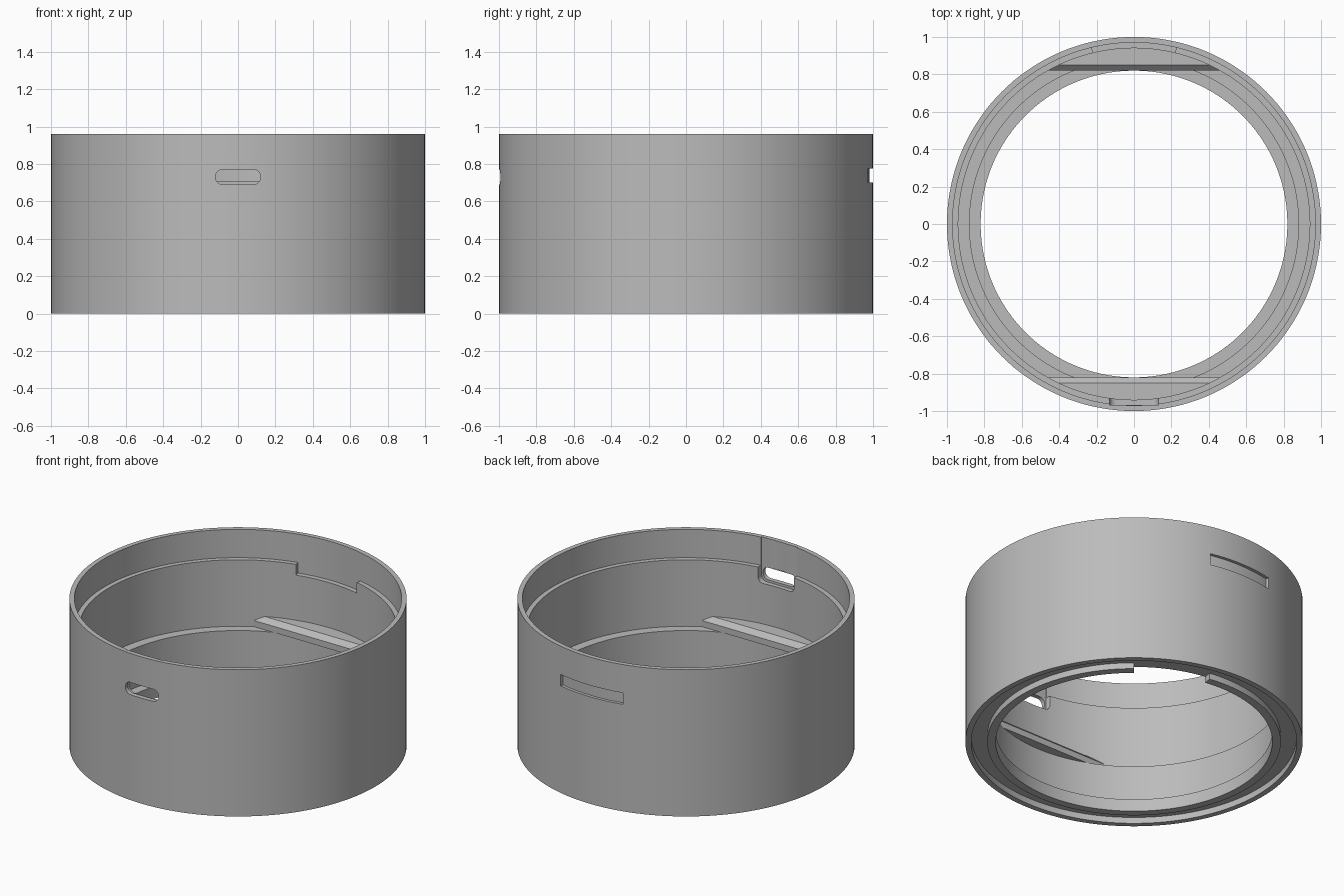
import bpy, bmesh, math
from mathutils import Vector

cube = bpy.data.objects.get("Cube")
if cube:
    bpy.data.objects.remove(cube, do_unlink=True)

SEGMENTS = 144

grey = bpy.data.materials.new("plain_grey")
grey.use_nodes = True
colour = (0.5, 0.5, 0.5, 1)
grey.diffuse_color = colour
grey.node_tree.nodes["Principled BSDF"].inputs["Base Color"].default_value = colour


def make_object(name, bm):
    bmesh.ops.recalc_face_normals(bm, faces=bm.faces)
    mesh = bpy.data.meshes.new(name)
    bm.to_mesh(mesh)
    bm.free()
    mesh.materials.append(grey)
    obj = bpy.data.objects.new(name, mesh)
    bpy.context.collection.objects.link(obj)
    return obj


def loft(name, layers):
    """Solid through matching outlines, capped at both ends."""
    bm = bmesh.new()
    rings = [[bm.verts.new(p) for p in layer] for layer in layers]
    n = len(rings[0])
    for low, high in zip(rings, rings[1:]):
        for i in range(n):
            j = (i + 1) % n
            bm.faces.new((low[i], low[j], high[j], high[i]))
    bm.faces.new(rings[0])
    bm.faces.new(rings[-1])
    return make_object(name, bm)


def arc(radius, start, end, steps=16):
    angles = [math.radians(start + (end - start) * i / steps) for i in range(steps + 1)]
    return [(radius * math.cos(a), radius * math.sin(a)) for a in angles]


def sector(name, inner, outer, start, end, low, high):
    """Ring-shaped wedge between two radii, angles and heights."""
    outline = arc(outer, start, end) + arc(inner, end, start)
    return loft(name, [[(x, y, z) for x, y in outline] for z in (low, high)])


def rounded_slab(name, half, low, high, radius, y0, y1):
    """Rounded rectangle in the front plane, extruded along y."""
    corners = ((half, high, 0), (-half, high, 90), (-half, low, 180), (half, low, 270))
    outline = []
    for x, z, turn in corners:
        cx = x - math.copysign(radius, x)
        cz = z - radius if z == high else z + radius
        outline += [(cx + a, cz + b) for a, b in arc(radius, turn, turn + 90, 8)]
    return loft(name, [[(x, y, z) for x, z in outline] for y in (y0, y1)])


# Stepped ring body with a groove under it
profile = [(1, 0), (1, .96), (.97, .96), (.97, .775), (.94, .775), (.94, .34),
           (.88, .34), (.88, .08), (.82, .08), (.82, 0), (.87, 0), (.87, .04),
           (.965, .04), (.965, 0)]
bm = bmesh.new()
points = [bm.verts.new((r, 0, z)) for r, z in profile]
edges = [bm.edges.new((a, b)) for a, b in zip(points, points[1:] + points[:1])]
bmesh.ops.spin(bm, geom=points + edges, cent=(0, 0, 0), axis=(0, 0, 1),
               angle=math.tau, steps=SEGMENTS, use_merge=True)
bmesh.ops.remove_doubles(bm, verts=bm.verts, dist=1e-5)
body = make_object("ring_body", bm)

# Openings: front port and its pocket, back recess and notch, gap in the lower lip
cutters = [
    rounded_slab("port_cutter", .12, .69, .77, .038, -1.1, -.9),
    rounded_slab("pocket_cutter", .13, .675, 1.1, .035, -.968, -.8),
    sector("recess_cutter", .98, 1.05, 77, 103, .70, .775),
    sector("notch_cutter", .9, .972, 76.5, 103.5, .705, .8),
    sector("lip_gap_cutter", .78, .885, 50, 81, -.05, .0405),
]
for cutter in cutters:
    cut = body.modifiers.new(cutter.name, "BOOLEAN")
    cut.operation = "DIFFERENCE"
    cut.solver = "EXACT"
    cut.object = cutter
    cutter.hide_render = True

# Bake the cuts and drop the cutters
bpy.context.view_layer.update()
graph = bpy.context.evaluated_depsgraph_get()
baked = bpy.data.meshes.new_from_object(body.evaluated_get(graph))
body.modifiers.clear()
body.data = baked
for cutter in cutters:
    bpy.data.objects.remove(cutter, do_unlink=True)


# Straight shelves bridging the inner step, front and back
def shelf(name, side):
    layers = []
    for z, chord in ((.34, .82), (.38, .82), (.41, .85)):
        radius = .95
        edge = math.degrees(math.asin(chord / radius))
        layers.append([(x, side * y, z) for x, y in arc(radius, edge, 180 - edge, 32)])
    return loft(name, layers)


shelves = [shelf("front_shelf", -1), shelf("back_shelf", 1)]

for obj in bpy.context.selected_objects:
    obj.select_set(False)
for obj in [body] + shelves:
    obj.select_set(True)
bpy.context.view_layer.objects.active = body
bpy.ops.object.shade_smooth_by_angle(angle=math.radians(25))
